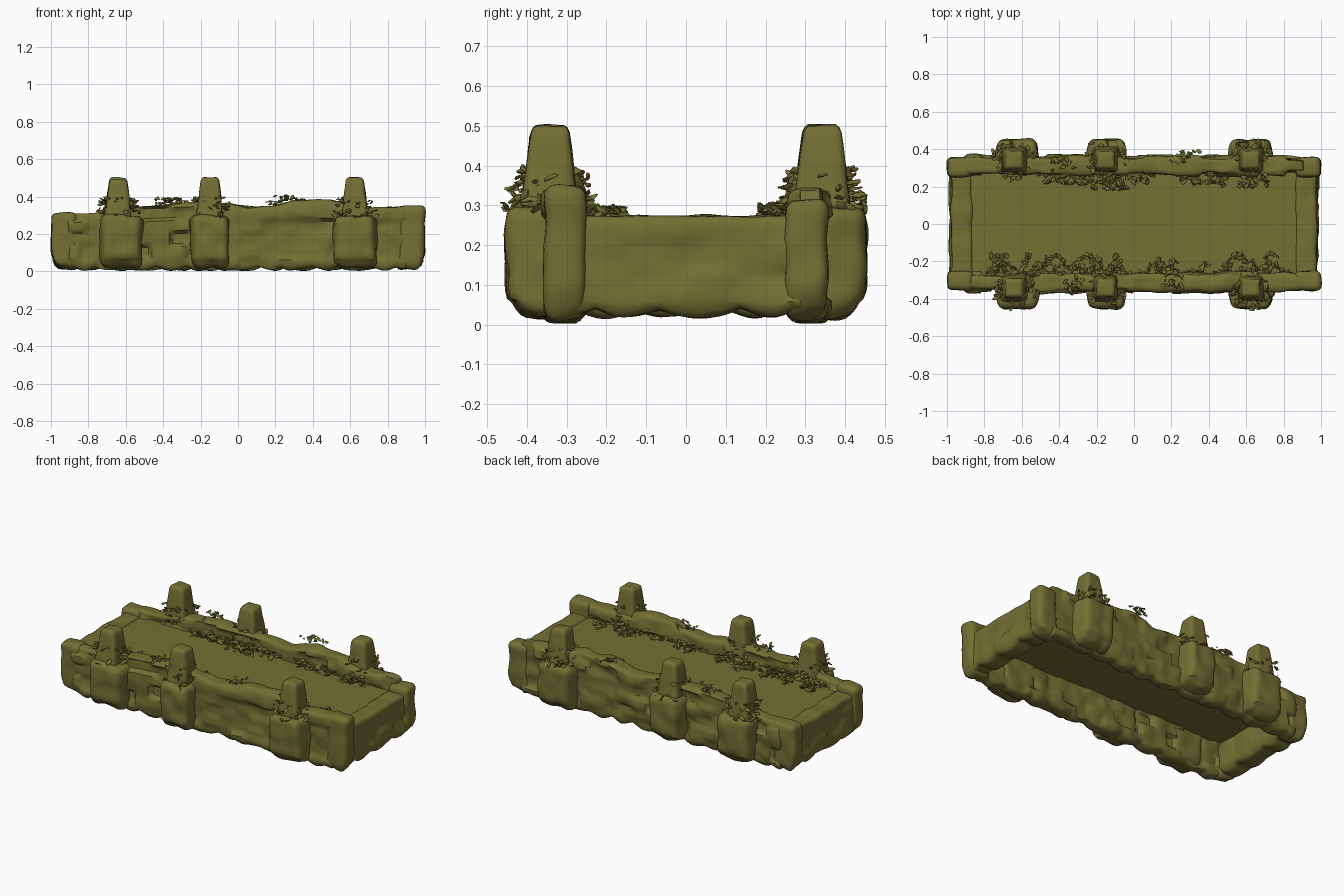
import bpy, bmesh, math, random
from mathutils import Vector, Matrix, Euler, noise

if "Cube" in bpy.data.objects:
    bpy.data.objects.remove(bpy.data.objects["Cube"])

random.seed(7)
mat = bpy.data.materials.new("olive stone")
mat.diffuse_color = (0.175, 0.16, 0.034, 1)
mat.use_nodes = True
mat.node_tree.nodes["Principled BSDF"].inputs["Base Color"].default_value = mat.diffuse_color


def finish(bm, name):
    me = bpy.data.meshes.new(name)
    bmesh.ops.recalc_face_normals(bm, faces=bm.faces)
    bm.to_mesh(me)
    bm.free()
    me.materials.append(mat)
    ob = bpy.data.objects.new(name, me)
    bpy.context.collection.objects.link(ob)
    return ob


def lerp_points(pts, x):
    for (x0, z0), (x1, z1) in zip(pts, pts[1:]):
        if x <= x1:
            return z0 + (z1 - z0) * max(0, (x - x0) / (x1 - x0))
    return pts[-1][1]


def worn_box(name, lo, hi, r=0.03, step=0.02, rough=0.008, shape=None):
    """Rounded box on a fine grid, roughened by noise, then reshaped."""
    lo, hi = Vector(lo), Vector(hi)
    mid, half = (lo + hi) / 2, (hi - lo) / 2
    bm = bmesh.new()
    bmesh.ops.create_cube(bm, size=2)
    for v in bm.verts:
        v.co = mid + Vector([a * b for a, b in zip(v.co, half)])
    for ax in range(3):
        n = max(4, round(2 * half[ax] / step))
        no = Vector([float(i == ax) for i in range(3)])
        for k in range(1, n):
            co = lo + no * (2 * half[ax] * k / n)
            bmesh.ops.bisect_plane(bm, geom=bm.verts[:] + bm.edges[:] + bm.faces[:],
                                   plane_co=co, plane_no=no)
    for v in bm.verts:
        p = v.co.copy()
        q = Vector([min(max(p[i], lo[i] + r), hi[i] - r) for i in range(3)])
        d = (p - q).normalized()
        p = q + d * r
        p += d * rough * noise.noise(p * 11 + Vector((3, 1, 7)))
        if shape:
            p = shape(p, d)
        p.z = max(p.z, 0.003)
        v.co = p
    return finish(bm, name)


def stone_offset(along, z, seed):
    """Outward step of the stone course found at this spot."""
    row = math.floor((z + 0.006 * noise.noise(Vector((along * 6, seed, 0)))) / 0.068)
    cell = math.floor(along / 0.19 + row * 0.43 + seed)
    return 0.014 * noise.cell(Vector((cell + 0.5, row + 0.5, seed + 0.5))) - 0.006


def foot(along, seed):
    """Scalloped lower edge of the bottom stones."""
    return 0.022 * abs(math.sin(along * 19 + seed + 2 * noise.noise(Vector((along * 4, seed, 2)))))


# Long parapet walls with an uneven top
TOPS = [(-0.9, 0.305), (-0.76, 0.31), (-0.5, 0.35), (-0.3, 0.362), (-0.05, 0.365), (0.05, 0.345),
        (0.18, 0.348), (0.3, 0.38), (0.5, 0.378), (0.7, 0.34), (0.9, 0.345)]
for s, side in ((-1, "front"), (1, "back")):
    def wall_shape(p, d, s=s):
        t = (p.z - 0.025) / 0.335
        p.z = 0.025 + t * (lerp_points(TOPS, p.x) - 0.025)
        p.y += d.y * stone_offset(p.x, p.z, s + 2)
        if d.z < -0.3:
            p.z += d.z * foot(p.x, s)
        return p
    ylo, yhi = sorted((s * 0.262, s * 0.362))
    worn_box(side + "_wall", (-0.91, ylo, 0.025), (0.91, yhi, 0.36), 0.028, 0.018, 0.012, wall_shape)

# End walls
for s, side in ((-1, "left"), (1, "right")):
    def end_shape(p, d, s=s):
        low = 0.010 if p.z < 0.125 + 0.02 * math.copysign(1, math.sin(p.y * 21)) else 0
        p.x += d.x * (stone_offset(p.y, p.z, s + 9) * 0.5 + low)
        if d.z < -0.3:
            p.z += d.z * foot(p.y, s)
        return p
    xlo, xhi = sorted((s * 0.86, s * 0.98))
    worn_box(side + "_end_wall", (xlo, -0.30, 0.04), (xhi, 0.30, 0.273), 0.022, 0.018, 0.008, end_shape)

# Corner blocks
for sx, sy, top in ((-1, -1, 0.31), (-1, 1, 0.305), (1, -1, 0.35), (1, 1, 0.315)):
    def corner_shape(p, d, sx=sx, sy=sy):
        k = max(0, 0.09 - p.z) / 0.09
        p.x -= sx * 0.03 * k
        if d.z < -0.3:
            p.z += d.z * foot(p.x + p.y, sy)
        return p
    xs, ys = sorted((sx * 0.86, sx * 0.998)), sorted((sy * 0.25, sy * 0.355))
    worn_box("corner_block", (xs[0], ys[0], 0.03), (xs[1], ys[1], top), 0.028, 0.018, 0.009, corner_shape)

# Deck slab, open underneath
worn_box("deck", (-0.89, -0.28, 0.215), (0.89, 0.28, 0.264), 0.01, 0.05, 0.004)

# Buttresses and tapered posts
PIERS = ((-0.625, 0.115, -0.64), (-0.148, 0.105, -0.15), (0.625, 0.118, 0.625))
for s in (-1, 1):
    for x, w, px in PIERS:
        def pier_shape(p, d, x=x, s=s, w=w):
            k = max(0, (abs(p.y) - 0.37) / 0.08)
            p.x = x + (p.x - x) * (1 - 0.12 * k)
            p.y -= s * 0.35 * max(0, 0.09 - p.z) * k
            if d.z < -0.3:
                p.z += d.z * foot(p.x, s) * 0.7 + 0.015 * k
            return p
        ys = sorted((s * 0.265, s * 0.452))
        worn_box("buttress", (x - w, ys[0], 0.028), (x + w, ys[1], 0.298), 0.035, 0.018, 0.012, pier_shape)

        def post_shape(p, d, px=px, s=s):
            k = 1 - 0.36 * max(0, (p.z - 0.28) / 0.22)
            p.x = px + (p.x - px) * k
            p.y = s * 0.342 + (p.y - s * 0.342) * k
            return p
        top = 0.49 if s < 0 and px < -0.5 else 0.502
        worn_box("post", (px - 0.073, s * 0.342 - 0.073, 0.27), (px + 0.073, s * 0.342 + 0.073, top),
                 0.022, 0.018, 0.007, post_shape)


# Creeper: small flat, curled leaves and runners
def leaf(bm, c, size, tilt):
    m = (Matrix.Translation(c)
         @ Euler((random.gauss(0, tilt), random.gauss(0, tilt), random.uniform(0, 6.28))).to_matrix().to_4x4()
         @ Matrix.Diagonal((size, size * random.uniform(0.35, 0.6), size * 0.24, 1)))
    vs = bmesh.ops.create_icosphere(bm, subdivisions=2, radius=1, matrix=m)["verts"]
    for v in vs:
        v.co += 0.010 * noise.noise_vector(v.co * 45)


def runner(bm, c, n, lo_y, hi_y, base, height):
    """A wandering chain of leaves over a surface."""
    p, a = Vector(c), random.uniform(0, 6.28)
    for _ in range(n):
        a += random.gauss(0, 0.8)
        p += Vector((math.cos(a), math.sin(a), 0)) * 0.017
        p.y = min(max(p.y, lo_y), hi_y)
        p.z = base + random.random() * height
        leaf(bm, p, random.uniform(0.013, 0.021), 0.35)


bm = bmesh.new()
# leaves around each post foot
for s in (-1, 1):
    for x, w, px in PIERS:
        for _ in range(62):
            a = random.uniform(0, 6.28)
            h = random.random() ** 1.7
            rad = random.uniform(0.078, 0.118) - 0.028 * h
            leaf(bm, Vector((px + rad * math.cos(a) * 1.05, s * 0.342 + rad * math.sin(a), 0.29 + 0.105 * h)),
                 random.uniform(0.013, 0.023), 0.4)
finish(bm, "post_creeper")

bm = bmesh.new()
# creeper along the inner foot of the walls
for _ in range(30):
    runner(bm, (random.uniform(-0.52, 0.5), 0.25, 0), 8, 0.225, 0.268, 0.268, 0.03)
for _ in range(9):
    runner(bm, (random.uniform(-0.25, -0.05), 0.23, 0), 6, 0.19, 0.26, 0.268, 0.03)
    runner(bm, (random.uniform(0.5, 0.78), 0.24, 0), 7, 0.205, 0.26, 0.268, 0.03)
for _ in range(24):
    runner(bm, (random.uniform(-0.7, -0.1), -0.24, 0), 9, -0.268, -0.17, 0.266, 0.025)
for _ in range(10):
    runner(bm, (random.uniform(-0.05, 0.3), -0.25, 0), 7, -0.268, -0.2, 0.266, 0.025)
    runner(bm, (random.uniform(0.48, 0.78), -0.22, 0), 8, -0.268, -0.16, 0.266, 0.03)
finish(bm, "deck_creeper")

bm = bmesh.new()
# tufts on the wall tops
for x, y, z in ((-0.4, 0.33, 0.362), (-0.32, -0.32, 0.358), (0.26, 0.36, 0.378), (0.22, -0.31, 0.352)):
    for _ in range(16):
        h = random.random()
        leaf(bm, Vector((x + random.gauss(0, 0.035), y + random.gauss(0, 0.02), z + 0.03 * h)),
             random.uniform(0.012, 0.02), 0.4)
finish(bm, "wall_tufts")

bpy.ops.object.select_all(action='SELECT')
bpy.context.view_layer.objects.active = bpy.context.selected_objects[0]
bpy.ops.object.shade_smooth_by_angle(angle=math.radians(50))
